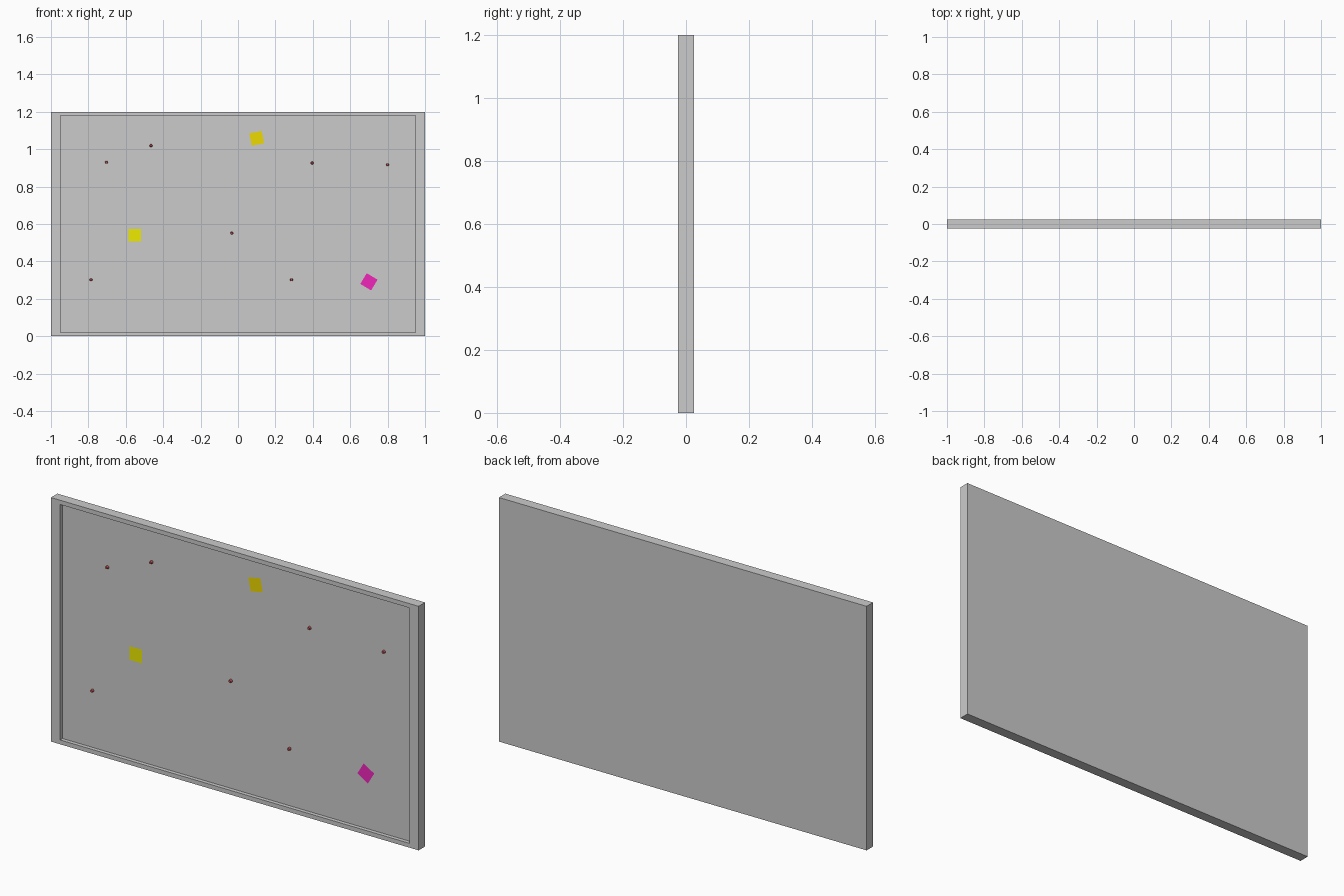
import bpy, bmesh, math
from mathutils import Vector, Matrix

if "Cube" in bpy.data.objects:
    bpy.data.objects.remove(bpy.data.objects["Cube"])

FACE_Y = -0.006  # recessed pinning surface


def material(name, rgb):
    m = bpy.data.materials.new(name)
    m.diffuse_color = (*rgb, 1)
    m.use_nodes = True
    m.node_tree.nodes["Principled BSDF"].inputs["Base Color"].default_value = m.diffuse_color
    return m


def make_object(name, bm, mat=None):
    mesh = bpy.data.meshes.new(name)
    bm.to_mesh(mesh)
    bm.free()
    ob = bpy.data.objects.new(name, mesh)
    bpy.context.collection.objects.link(ob)
    if mat:
        mesh.materials.append(mat)
    return ob


def sheet(name, x, z, w, h, angle, mat):
    """Flat piece of paper facing the front, turned in the board plane."""
    a = math.radians(angle)
    bm = bmesh.new()
    verts = []
    for sx, sz in ((-1, -1), (1, -1), (1, 1), (-1, 1)):
        u, v = sx * w / 2, sz * h / 2
        verts.append(bm.verts.new((x + u * math.cos(a) - v * math.sin(a),
                                   FACE_Y - 0.001,
                                   z + u * math.sin(a) + v * math.cos(a))))
    bm.faces.new(verts)
    return make_object(name, bm, mat)


def pin(x, z, mat):
    """Small round push pin head sticking out of the board."""
    bm = bmesh.new()
    bmesh.ops.create_cone(bm, cap_ends=True, segments=12, radius1=0.008, radius2=0.006,
                          depth=0.012,
                          matrix=Matrix.Translation((x, FACE_Y - 0.006, z))
                          @ Matrix.Rotation(math.pi / 2, 4, 'X'))
    return make_object("push_pin", bm, mat)


# board with raised frame: inset the front and push it back
bm = bmesh.new()
bmesh.ops.create_cube(bm, size=1, matrix=Matrix.Translation((0, 0, 0.6))
                      @ Matrix.Diagonal((2, 0.05, 1.2, 1)))
bm.normal_update()
front = next(f for f in bm.faces if f.normal.y < -0.9)
bmesh.ops.inset_individual(bm, faces=[front], thickness=0.03)
for v in front.verts:
    v.co.x = math.copysign(0.95, v.co.x)
panel = bmesh.ops.extrude_discrete_faces(bm, faces=[front])["faces"][0]
for v in panel.verts:
    v.co.y = FACE_Y
bmesh.ops.recalc_face_normals(bm, faces=bm.faces)
make_object("board", bm)

# pinned papers
white = material("paper_white", (0.9, 0.87, 0.87))
sheet("small_paper", -0.688, 0.871, 0.108, 0.175, 14, white)
sheet("large_paper", 0.626, 0.766, 0.558, 0.404, 0, white)
sheet("tall_paper", -0.015, 0.427, 0.236, 0.358, -4.8, white)
sheet("square_paper", -0.778, 0.254, 0.128, 0.128, 0, white)

# sticky notes
for name, x, z, angle, rgb in (
        ("yellow_note", -0.551, 0.54, 0, (0.85, 0.83, 0.0)),
        ("gold_note", 0.1, 1.058, 11, (0.85, 0.7, 0.0)),
        ("pink_note", 0.7, 0.291, -31, (0.87, 0.02, 0.5))):
    sheet(name, x, z, 0.067, 0.067, angle, material(name + "_colour", rgb))

# push pins
red = material("pin_red", (0.5, 0.08, 0.08))
for x, z in ((-0.704, 0.93), (-0.465, 1.019), (0.396, 0.926), (0.8, 0.917),
             (-0.033, 0.551), (0.286, 0.302), (-0.786, 0.302)):
    pin(x, z, red)
